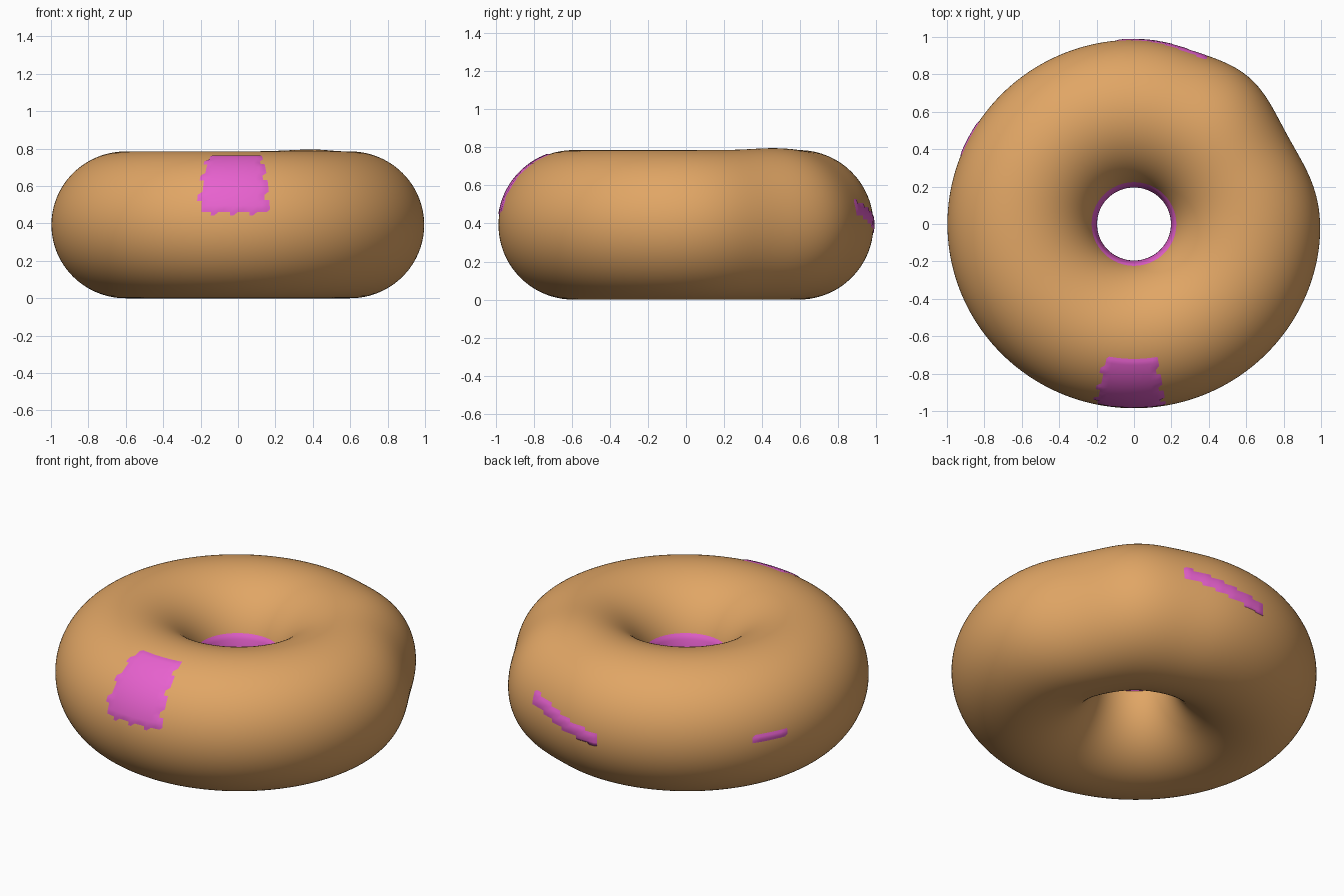
import bpy, bmesh
from math import sin, cos, radians, exp, pi

if "Cube" in bpy.data.objects:
    bpy.data.objects.remove(bpy.data.objects["Cube"])

NU, NV = 240, 120          # steps around the ring / around the tube
RING, TUBE = 0.5925, 0.3925


def bump(a, centre, width):
    d = (a - centre + 180) % 360 - 180
    return exp(-(d / width) ** 2 / 2)


def surface(a, v, lift=0.0):
    """Point on the slightly dented dough ring (angles in degrees)."""
    cv, sv = cos(radians(v)), sin(radians(v))
    t = TUBE + lift
    outer = ((1 + cv) / 2) ** 1.5
    dent = (-0.047 * bump(a, 29, 12) + 0.014 * bump(a, 52, 8)
            - 0.009 * bump(a, 71, 7))
    r = RING + t * cv + dent * outer
    z = TUBE + t * sv + 0.014 * bump(a, 50, 13) * max(0, sv) * outer ** 0.3
    return (1.0127 * r * cos(radians(a)), r * sin(radians(a)), z)


def icing_lift(a, v):
    """Icing sits just under the dough and breaks through in patches."""
    wob = 1.2 * sin(v * 0.35)
    front = abs(a - 269 + wob * 0.6) < 10.5 and 10 + 2 * sin(a) < v < 71
    back = 67 < a < 96 and abs(v - (14 - (a - 68) * 0.6)) < 5.5
    left = 146 < a < 159 and 0 < v < 7
    inner = v > 159
    return 0.005 if front or back or left or inner else -0.003


def material(name, colour):
    m = bpy.data.materials.new(name)
    m.diffuse_color = (*colour, 1)
    m.use_nodes = True
    m.node_tree.nodes["Principled BSDF"].inputs["Base Color"].default_value = m.diffuse_color
    return m


def make_ring(name, v_angles, closed, lift, mat):
    bm = bmesh.new()
    rows = []
    for i in range(NU):
        a = 360 * i / NU
        rows.append([bm.verts.new(surface(a, v, lift(a, v))) for v in v_angles])
    n = len(v_angles)
    for i in range(NU):
        p, q = rows[i], rows[(i + 1) % NU]
        for j in range(n if closed else n - 1):
            k = (j + 1) % n
            bm.faces.new((p[j], q[j], q[k], p[k])).smooth = True
    me = bpy.data.meshes.new(name)
    bm.to_mesh(me)
    bm.free()
    ob = bpy.data.objects.new(name, me)
    bpy.context.collection.objects.link(ob)
    me.materials.append(mat)
    return ob


# Dough ring
make_ring("dough", [360 * j / NV for j in range(NV)], True, lambda a, v: 0.0,
          material("dough", (0.75, 0.38, 0.13)))

# Icing shell over the upper half, thickened inwards
icing = make_ring("icing", [-6 + 3 * j for j in range(63)], False, icing_lift,
                  material("icing", (0.80, 0.12, 0.62)))
shell = icing.modifiers.new("thickness", 'SOLIDIFY')
shell.thickness = 0.025
shell.offset = -1
